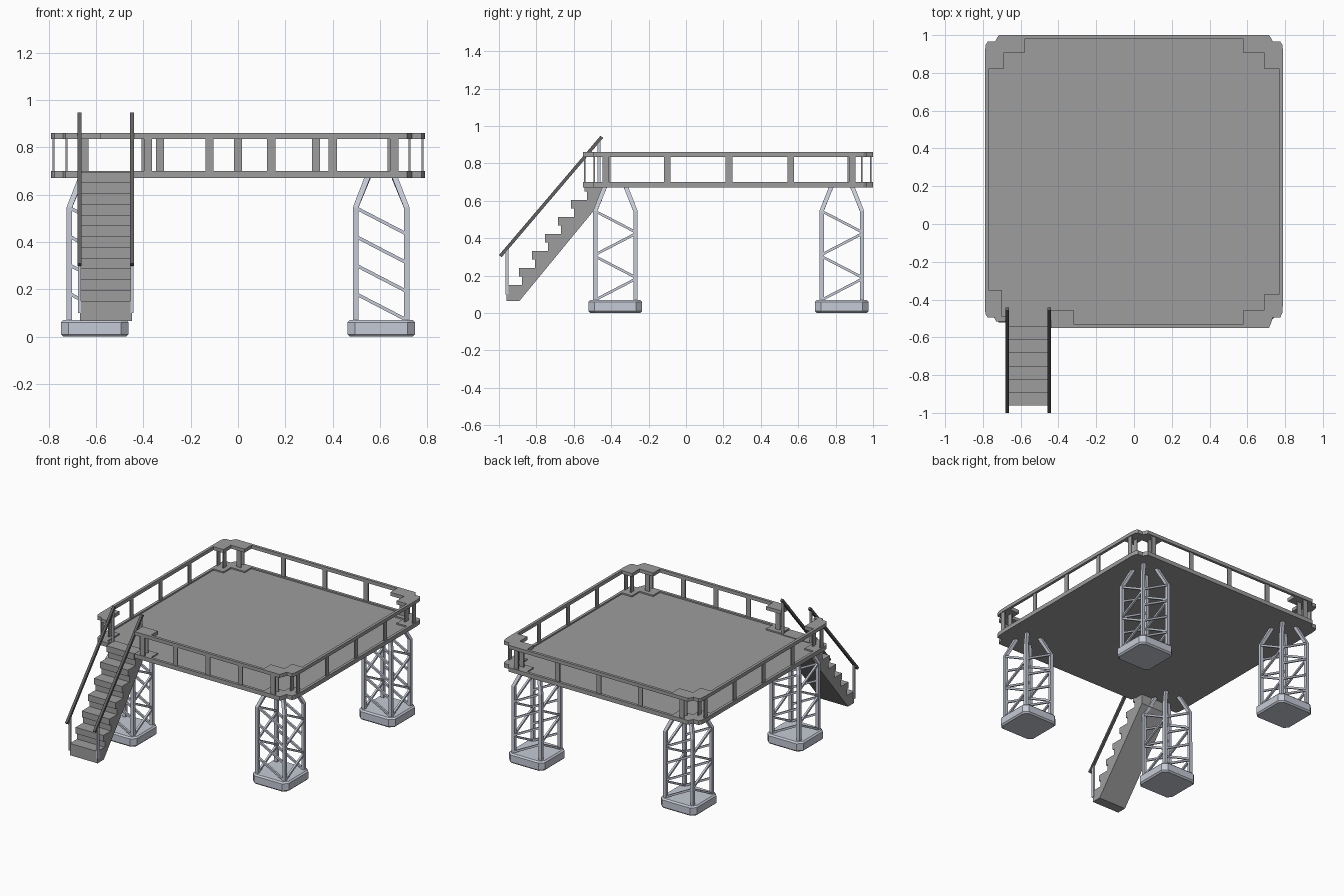
import bpy
import bmesh
from mathutils import Vector

cube = bpy.data.objects.get("Cube")
if cube:
    bpy.data.objects.remove(cube, do_unlink=True)


def material(name, color):
    mat = bpy.data.materials.new(name)
    mat.use_nodes = True
    mat.diffuse_color = color
    mat.node_tree.nodes["Principled BSDF"].inputs["Base Color"].default_value = color
    return mat


GREY = material("deck grey", (0.34, 0.34, 0.34, 1))
STEEL = material("pale steel", (0.56, 0.59, 0.67, 1))
DARK = material("dark handrail", (0.12, 0.12, 0.12, 1))


def finish(name, bm, mat):
    bmesh.ops.recalc_face_normals(bm, faces=bm.faces)
    mesh = bpy.data.meshes.new(name)
    bm.to_mesh(mesh)
    bm.free()
    mesh.materials.append(mat)
    obj = bpy.data.objects.new(name, mesh)
    bpy.context.scene.collection.objects.link(obj)
    return obj


def prism(bm, points, offset):
    """Extrude a closed outline of 3D points along an offset."""
    face = bm.faces.new([bm.verts.new(p) for p in points])
    extruded = bmesh.ops.extrude_face_region(bm, geom=[face], use_keep_orig=True)
    moved = [g for g in extruded["geom"] if isinstance(g, bmesh.types.BMVert)]
    bmesh.ops.translate(bm, verts=moved, vec=offset)


def slab(bm, outline, low, high):
    prism(bm, [(x, y, low) for x, y in outline], (0, 0, high - low))


def box(bm, center, size):
    cx, cy, cz = center
    hx, hy, hz = (s / 2 for s in size)
    slab(bm, [(cx - hx, cy - hy), (cx + hx, cy - hy), (cx + hx, cy + hy), (cx - hx, cy + hy)],
         cz - hz, cz + hz)


def beam(bm, path, width, side=Vector((1, 0, 0))):
    """Square bar swept along a path with level-set rings."""
    path = [Vector(p) for p in path]
    rings = []
    for i, p in enumerate(path):
        along = (path[min(i + 1, len(path) - 1)] - path[max(i - 1, 0)]).normalized()
        u = (side - along * side.dot(along)).normalized() * width / 2
        v = along.cross(u).normalized() * width / 2
        rings.append([bm.verts.new(p + q) for q in (u + v, v - u, -u - v, u - v)])
    for a, b in zip(rings, rings[1:]):
        for k in range(4):
            n = (k + 1) % 4
            bm.faces.new((a[k], a[n], b[n], b[k]))
    bm.faces.new(rings[0])
    bm.faces.new(rings[-1])


# Deck limits and stepped corner outlines, as offsets inward from a corner
SIDE, FRONT, BACK = 0.79, -0.55, 1.0
OUTER = [(0, .09), (.005, .05), (.015, .035), (.055, .035), (.065, .015), (.075, 0)]
INNER = [(.02, .18), (.1, .18), (.1, .095), (.21, .095), (.21, .02)]


def corner(offsets, sx, back, stretch=1.0):
    """Corner points in counter-clockwise order."""
    pts = [(sx * (SIDE - a), BACK - b if back else FRONT + b * stretch) for a, b in offsets]
    return pts if (sx > 0) == back else pts[::-1]


outer = (corner(OUTER, 1, False, 1.6) + corner(OUTER, 1, True)
         + corner(OUTER, -1, True))
outer += [(-.79, -.45), (-.785, -.48), (-.775, -.495), (-.74, -.495), (-.73, -.515)]
inner = corner(INNER, 1, False) + corner(INNER, 1, True) + corner(INNER, -1, True)
left_end = [(-.675, -.515), (-.675, -.49), (-.7, -.49), (-.7, -.35), (-.77, -.35)]
right_end = [(-.32, -.53), (-.32, -.455), (-.44, -.455), (-.44, FRONT)]
rail = outer + left_end + inner[::-1] + right_end

# Deck floor with a gap at the stair landing
bm = bmesh.new()
slab(bm, outer + [(-.675, -.515), (-.44, -.515), (-.44, FRONT)], .67, .69)
finish("deck_floor", bm, GREY)

# Raised rim and top rail share one outline
for name, low, high in (("deck_rim", .672, .7), ("top_rail", .835, .86)):
    bm = bmesh.new()
    slab(bm, rail, low, high)
    finish(name, bm, GREY)

# Flat railing posts, doubled at the corners
bm = bmesh.new()
WIDE, THIN, TALL, MID = .035, .008, .15, .767
for i in range(5):
    across = -.66 + .33 * i
    box(bm, (across, .988, MID), (WIDE, THIN, TALL))
    box(bm, (-.38 + .26 * i, -.541, MID), (WIDE, THIN, TALL))
    for sx in (-1, 1):
        box(bm, (sx * .779, -.43 + .33 * i, MID), (THIN, WIDE, TALL))
for sx in (-1, 1):
    box(bm, (sx * .65, .94, MID), (WIDE, THIN, TALL))
    for y in (-.42, .88):
        box(bm, (sx * .725, y, MID), (THIN, WIDE, TALL))
for x in (-.39, .65):
    box(bm, (x, -.49, MID), (WIDE, THIN, TALL))
finish("railing_posts", bm, GREY)

# Four lattice towers on chamfered feet
R, HALF, CUT = .108, .143, .032
for tower, (tx, ty) in enumerate([(sx * .605, y) for sx in (-1, 1) for y in (-.378, .833)]):
    bm = bmesh.new()
    outline = []
    for sx, sy in ((1, 1), (-1, 1), (-1, -1), (1, -1)):
        pair = [(tx + sx * HALF, ty + sy * (HALF - CUT)), (tx + sx * (HALF - CUT), ty + sy * HALF)]
        outline += pair if sx == sy else pair[::-1]
    slab(bm, outline, 0, .07)
    flat = [e for e in bm.edges if abs(e.verts[0].co.z - e.verts[1].co.z) < .001]
    bmesh.ops.bevel(bm, geom=flat, offset=.01, segments=1, affect='EDGES')
    finish("tower_foot_%d" % tower, bm, STEEL)

    bm = bmesh.new()
    for sx in (-1, 1):
        for sy in (-1, 1):
            x, y = tx + sx * R, ty + sy * R
            beam(bm, [(x, y, .065), (x, y, .545), (x - sx * .052, y - sy * .052, .675)], .023)
    finish("tower_legs_%d" % tower, bm, STEEL)

    bm = bmesh.new()
    for level in range(4):
        low = .07 + level * .121
        high = low + .112
        for s in (-1, 1):
            beam(bm, [(tx - R, ty + s * R, high), (tx + R, ty + s * R, low)], .014, Vector((0, 1, 0)))
            d = 1 if level % 2 else -1
            beam(bm, [(tx + s * R, ty + d * R, low), (tx + s * R, ty - d * R, high)], .014)
    finish("tower_braces_%d" % tower, bm, STEEL)

# Staircase with overhanging treads, from a side profile
X0, X1, RUN, RISE = -.668, -.447, .07, .0908
profile = [(-.96, .065)]
for i in range(7):
    y, z = -.96 + RUN * i, .15 + RISE * i
    if i:
        profile += [(y + .012, z - RISE), (y + .012, z - .045), (y - .004, z - .045)]
    profile.append((y - .004 if i else y, z))
profile += [(-.45, .695), (-.45, .6), (-.89, .065)]
bm = bmesh.new()
prism(bm, [(X0, y, z) for y, z in profile], (X1 - X0, 0, 0))
finish("staircase", bm, GREY)

# Sloping handrails and their uprights
for name, x in (("right", -.67), ("left", -.448)):
    bm = bmesh.new()
    beam(bm, [(x, -.993, .304), (x, -.45, .942)], .018)
    finish(name + "_handrail", bm, DARK)
    bm = bmesh.new()
    for y, low, high in ((-.957, .1, .345), (-.465, .68, .92)):
        box(bm, (x, y, (low + high) / 2), (.012, .018, high - low))
    finish(name + "_handrail_posts", bm, STEEL)
